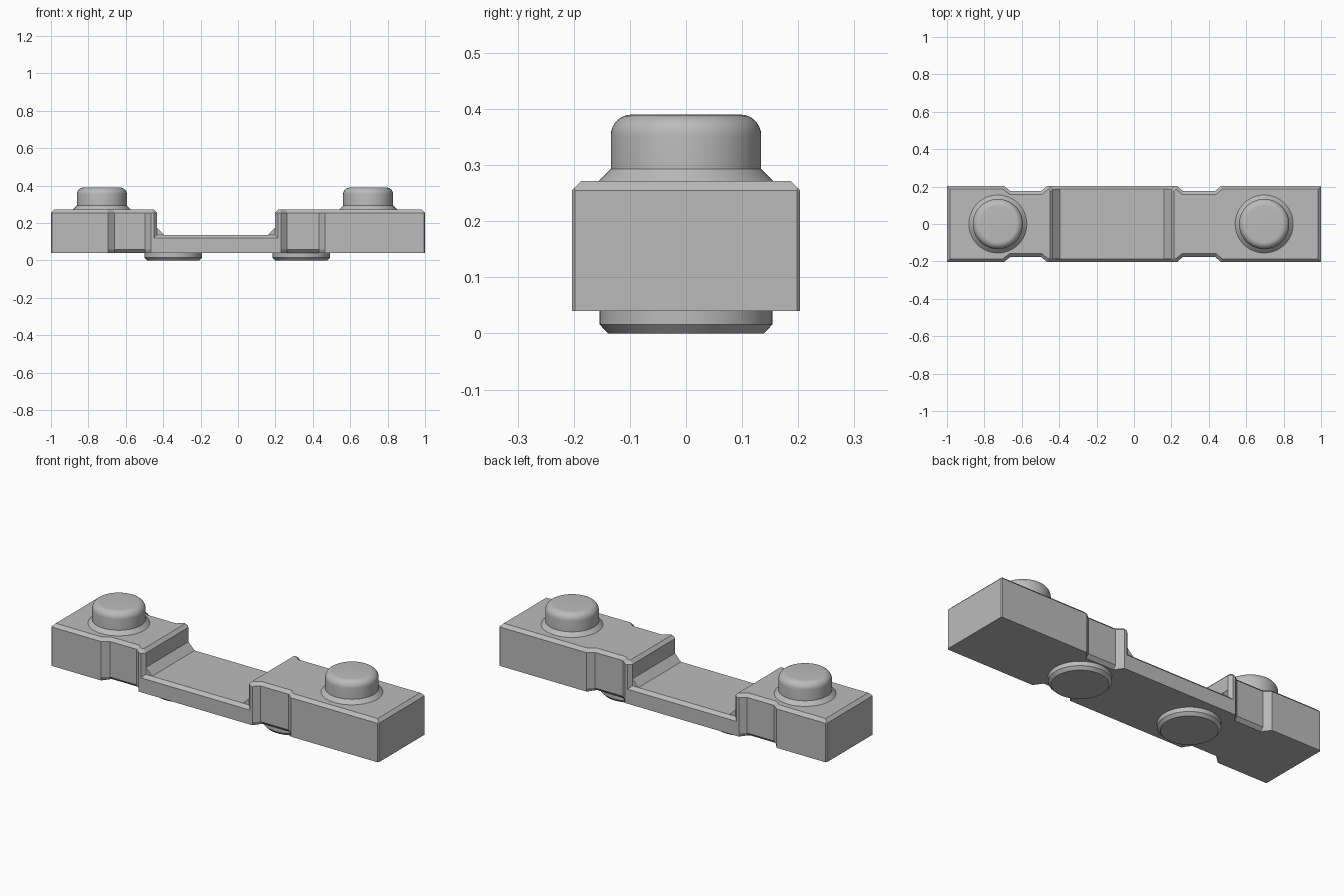
import bpy, bmesh, math

if "Cube" in bpy.data.objects:
    bpy.data.objects.remove(bpy.data.objects["Cube"])

grey = bpy.data.materials.new("plain grey")
grey.use_nodes = True
colour = (0.5, 0.5, 0.5, 1)
grey.diffuse_color = colour
grey.node_tree.nodes["Principled BSDF"].inputs["Base Color"].default_value = colour

BASE, TOP, DECK = 0.04, 0.272, 0.137
HALF, NOTCH = 0.203, 0.176
CH = 0.017


def finish(name, bm, smooth=False):
    bmesh.ops.recalc_face_normals(bm, faces=bm.faces)
    mesh = bpy.data.meshes.new(name)
    bm.to_mesh(mesh)
    bm.free()
    mesh.materials.append(grey)
    obj = bpy.data.objects.new(name, mesh)
    bpy.context.collection.objects.link(obj)
    if smooth:
        bpy.ops.object.select_all(action="DESELECT")
        obj.select_set(True)
        bpy.context.view_layer.objects.active = obj
        bpy.ops.object.shade_smooth_by_angle(angle=math.radians(30))
    return obj


def skin(bm, rings):
    """Join equal rings of points into a closed solid; returns the last cap."""
    loops = [[bm.verts.new(p) for p in ring] for ring in rings]
    n = len(loops[0])
    for a, b in zip(loops, loops[1:]):
        for i in range(n):
            j = (i + 1) % n
            bm.faces.new((a[i], a[j], b[j], b[i]))
    bm.faces.new(loops[0][::-1])
    return bm.faces.new(loops[-1])


def end_block(name, s, inner, notch):
    """Raised end: s is its side, inner its recess wall, notch its four x stops."""
    a, b, c, d = notch
    side = [(inner, HALF - CH), (inner + CH, HALF), (a, HALF), (b, NOTCH),
            (c, NOTCH), (d, HALF), (1, HALF)]
    outline = side + [(x, -y) for x, y in reversed(side)]

    def ring(z, tuck=0):
        pts = []
        for x, y in outline:
            if abs(y) == NOTCH:
                y -= math.copysign(tuck, y)
            pts.append((s * x, y, z))
        return pts

    bm = bmesh.new()
    # the notch panels are tucked in along the bottom
    cap = skin(bm, [ring(BASE, 0.018), ring(BASE + 0.018), ring(TOP - CH)])
    bmesh.ops.recalc_face_normals(bm, faces=bm.faces)
    bmesh.ops.inset_region(bm, faces=[cap], thickness=CH, depth=CH,
                           use_even_offset=True)
    # fine bevel on the outer upright corners
    corners = [e for e in bm.edges
               if all(abs(v.co.x) > 0.999 for v in e.verts)
               and abs(e.verts[0].co.z - e.verts[1].co.z) > 0.01]
    bmesh.ops.bevel(bm, geom=corners, offset=0.005, segments=1, affect="EDGES")
    finish(name, bm)


def lathe(name, x, profile, steps=64):
    bm = bmesh.new()
    skin(bm, [[(x + r * math.cos(2 * math.pi * i / steps),
                r * math.sin(2 * math.pi * i / steps), z) for i in range(steps)]
              for r, z in profile])
    finish(name, bm, smooth=True)


# Raised end blocks with side notches
LEFT_WALL, RIGHT_WALL = 0.198, -0.433
end_block("left_end_block", 1, LEFT_WALL, (0.23, 0.262, 0.433, 0.465))
end_block("right_end_block", -1, -RIGHT_WALL, (0.465, 0.497, 0.66, 0.695))

# Low deck between the blocks, chamfered along front and back
section = [(-HALF, BASE), (HALF, BASE), (HALF, DECK - CH), (HALF - CH, DECK),
           (CH - HALF, DECK), (-HALF, DECK - CH)]
bm = bmesh.new()
skin(bm, [[(x, y, z) for y, z in section]
          for x in (RIGHT_WALL - CH, LEFT_WALL + CH)])
finish("middle_deck", bm)

# Sloped fillets where the deck meets each wall
for name, wall, s in (("left_fillet", LEFT_WALL, -1), ("right_fillet", RIGHT_WALL, 1)):
    bm = bmesh.new()
    skin(bm, [[(wall, y, DECK), (wall + s * 0.038, y, DECK), (wall, y, DECK + 0.038)]
              for y in (CH - HALF, HALF - CH)])
    finish(name, bm)

# Rounded studs on flared collars
R, H, ROUND = 0.134, 0.39, 0.037
arc = [(R - ROUND + ROUND * math.cos(t), H - ROUND + ROUND * math.sin(t))
       for t in (math.pi / 2 * k / 8 for k in range(9))]
stud = [(0.155, TOP - 0.002), (0.155, TOP), (R, TOP + 0.021)] + arc
lathe("left_stud", 0.696, stud)
lathe("right_stud", -0.728, stud)

# Chamfered round feet
foot = [(0.139, 0), (0.154, 0.016), (0.154, BASE + 0.002)]
lathe("left_foot", 0.338, foot)
lathe("right_foot", -0.346, foot)
